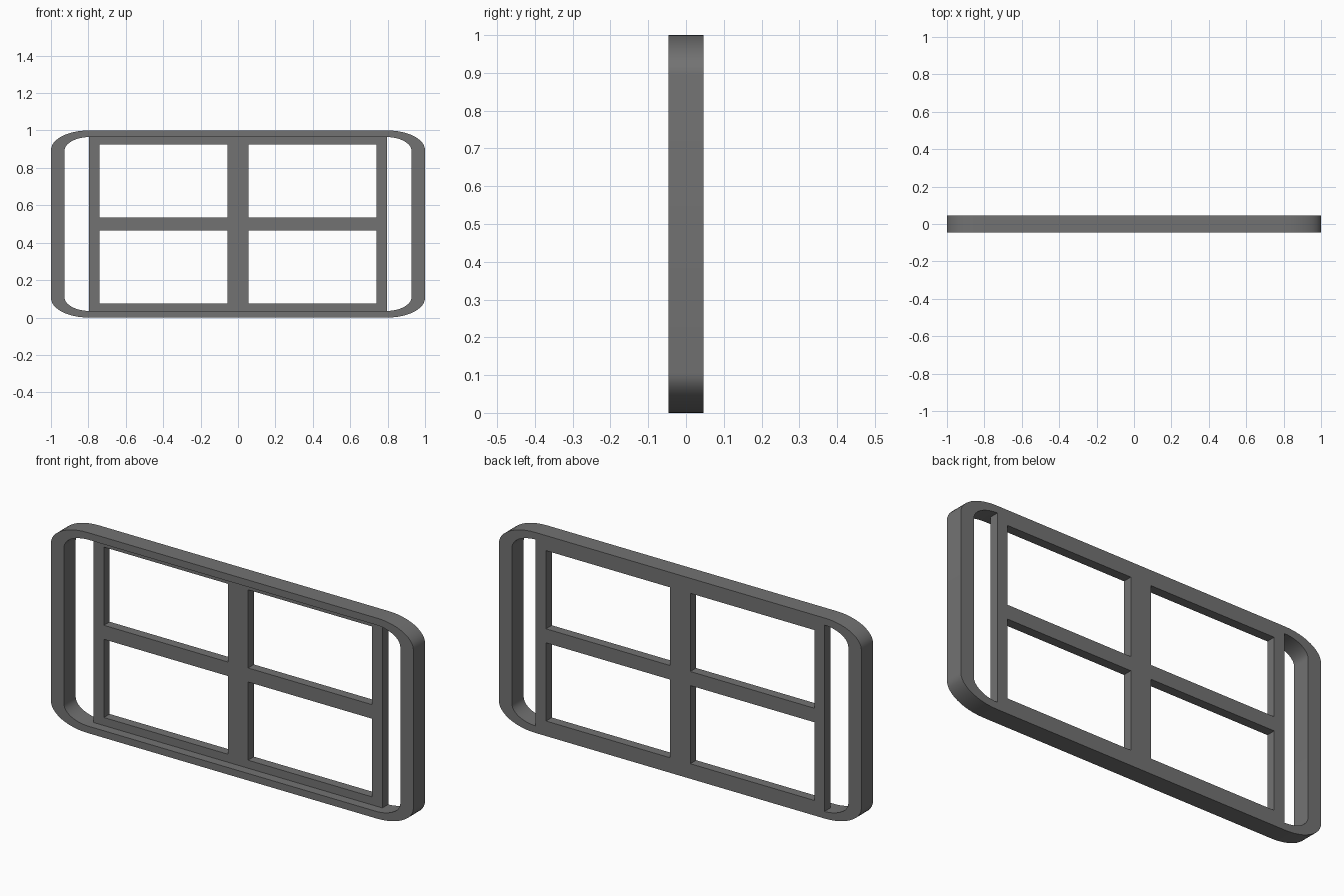
import bpy, bmesh, math

if "Cube" in bpy.data.objects:
    bpy.data.objects.remove(bpy.data.objects["Cube"])

D = 0.046  # half depth of the frame

mat = bpy.data.materials.new("dark grey")
mat.diffuse_color = (0.17, 0.17, 0.17, 1)
mat.use_nodes = True
mat.node_tree.nodes["Principled BSDF"].inputs["Base Color"].default_value = mat.diffuse_color


def finish(bm, name):
    bmesh.ops.recalc_face_normals(bm, faces=bm.faces[:])
    mesh = bpy.data.meshes.new(name)
    bm.to_mesh(mesh)
    bm.free()
    ob = bpy.data.objects.new(name, mesh)
    bpy.context.collection.objects.link(ob)
    mesh.materials.append(mat)
    bpy.ops.object.select_all(action='DESELECT')
    ob.select_set(True)
    bpy.context.view_layer.objects.active = ob
    bpy.ops.object.shade_smooth_by_angle(angle=math.radians(30))
    return ob


def rounded(hx, hz, rx, rz, n=12):
    """Rectangle outline around z = 0.5 with elliptical corners."""
    pts = []
    for q, (sx, sz) in enumerate([(1, 1), (-1, 1), (-1, -1), (1, -1)]):
        for i in range(n + 1):
            a = (q + i / n) * math.pi / 2
            pts.append((sx * (hx - rx) + rx * math.cos(a),
                        0.5 + sz * (hz - rz) + rz * math.sin(a)))
    return pts


# Outer frame: ring with stretched round corners
bm = bmesh.new()
outer = rounded(1.0, 0.5, 0.2, 0.105)
inner = rounded(0.928, 0.465, 0.135, 0.075)
loops = [[bm.verts.new((x, y, z)) for x, z in pts]
         for pts, y in ((outer, -D), (outer, D), (inner, D), (inner, -D))]
count = len(outer)
for k in range(4):
    a, b = loops[k], loops[(k + 1) % 4]
    for i in range(count):
        j = (i + 1) % count
        bm.faces.new((a[i], a[j], b[j], b[i]))
finish(bm, "outer_frame")

# Window grid: lattice with four openings, flush with the back
xs = [-0.797, -0.74, -0.056, 0.056, 0.74, 0.797]
zs = [0.035, 0.075, 0.465, 0.535, 0.925, 0.965]
bm = bmesh.new()
grid = [[bm.verts.new((x, 0.0, z)) for z in zs] for x in xs]
for i in range(5):
    for k in range(5):
        if i % 2 and k % 2:
            continue  # opening
        bm.faces.new((grid[i][k], grid[i + 1][k], grid[i + 1][k + 1], grid[i][k + 1]))
ext = bmesh.ops.extrude_face_region(bm, geom=bm.faces[:], use_keep_orig=True)
for v in ext["geom"]:
    if isinstance(v, bmesh.types.BMVert):
        v.co.y = D
finish(bm, "window_grid")
